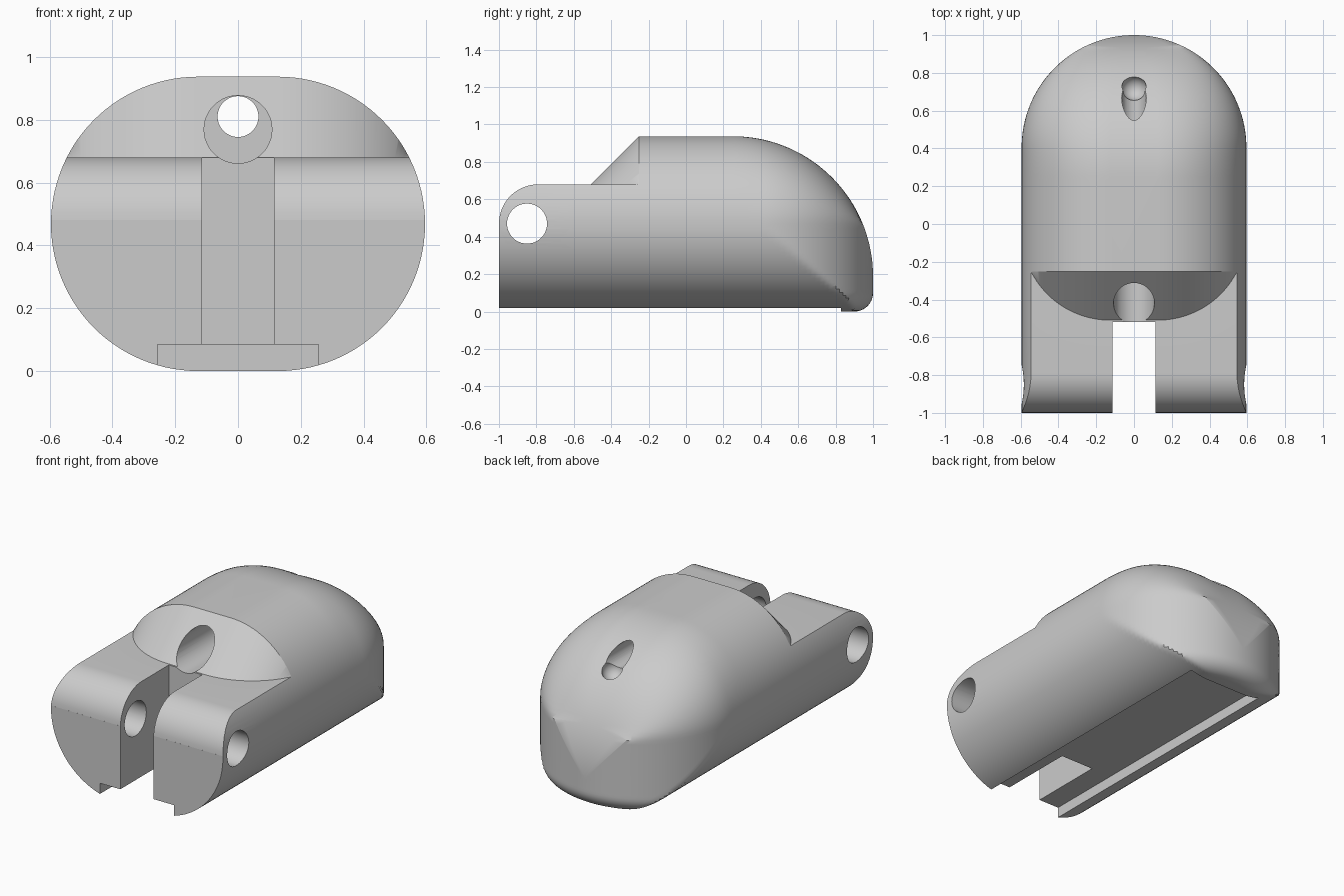
import bpy, bmesh, math

if "Cube" in bpy.data.objects:
    bpy.data.objects.remove(bpy.data.objects["Cube"])

C = R = 0.4685        # mid height and corner radius of the stadium cross-section
FLAT, HALF = 0.127, 0.595


def root(v):
    return math.sqrt(max(0.0, v))


def section(z):
    """Half width of the stadium cross-section at height z."""
    return FLAT + root(R * R - (z - C) ** 2)


def section_top(x):
    """Top height of the stadium cross-section at x."""
    return C + root(R * R - max(0, abs(x) - FLAT) ** 2)


def plan(y, r=HALF):
    """Half width of the rounded plan outline."""
    return r if y < 0.405 else root(r * r - (y - 0.405) ** 2)


def profile_top(y):
    return 2 * C if y <= 0.25 else 0.187 + root(0.5625 - (y - 0.25) ** 2)


def layer(z, n=44, m=6):
    """Closed horizontal outline of the body at height z."""
    inset = 0.1 - root(0.01 - (0.1 - z) ** 2) if z < 0.1 else 0
    r = HALF - inset
    y_max = 0.405 + r
    if z > 0.187:
        y_max = min(y_max, 0.25 + root(0.5625 - (z - 0.187) ** 2))
    side = []
    for y in [-1, -0.6, -0.25, 0] + [0.1 + (y_max - 0.1) * math.sin(math.pi / 2 * i / n) for i in range(n + 1)]:
        if z <= C + 1e-6:
            x = min(section(z), plan(y, r))
        else:
            t = min(1, (z - C) / max(1e-6, profile_top(y) - C))
            x = plan(y) / HALF * section(C + t * R)
        side.append((x, y, z))
    xe = side[-1][0]
    end = [(xe * (1 - 2 * k / (m + 1)), y_max, z) for k in range(1, m + 1)]
    return side + end + [(-x, y, z) for x, y, z in reversed(side)]


def make(name, rings):
    """Closed solid skinned through rings of equal length."""
    bm = bmesh.new()
    vs = [[bm.verts.new(p) for p in ring] for ring in rings]
    n = len(vs[0])
    for a, b in zip(vs, vs[1:]):
        for i in range(n):
            j = (i + 1) % n
            bm.faces.new((a[i], a[j], b[j], b[i]))
    bm.faces.new(vs[0][::-1])
    bm.faces.new(vs[-1])
    bmesh.ops.remove_doubles(bm, verts=bm.verts, dist=1e-5)
    bmesh.ops.recalc_face_normals(bm, faces=bm.faces)
    me = bpy.data.meshes.new(name)
    bm.to_mesh(me)
    bm.free()
    ob = bpy.data.objects.new(name, me)
    bpy.context.collection.objects.link(ob)
    return ob


def box(name, x, y0, y1, z0, z1):
    return make(name, [[(-x, y0, z), (x, y0, z), (x, y1, z), (-x, y1, z)] for z in (z0, z1)])


def rod(name, axis, a, b, r, c1, c2, n=48):
    """Cylinder from a to b along x or y; c1, c2 locate the centre line."""
    rings = []
    for t in (a, b):
        ring = []
        for i in range(n):
            q = 2 * math.pi * i / n
            u, v = c1 + r * math.cos(q), c2 + r * math.sin(q)
            ring.append((t, u, v) if axis == 'x' else (u, t, v))
        rings.append(ring)
    return make(name, rings)


# main body
body = make("finger_tip_body", [layer(C - R * math.cos(math.pi * i / 56)) for i in range(57)])

# cutter: lowered hinge top, rounded hinge nose and sloped shoulder
rings = []
for i in range(-56, 57):
    x = 0.7 * i / 56
    t = max(section_top(x) + 0.002, 0.682)
    arc = [(x, -0.79 + 0.21 * math.cos(a), 0.47 + 0.21 * math.sin(a))
           for a in (math.radians(177 - 87 * k / 14) for k in range(15))]
    rings.append([(x, -1.2, 0.475)] + arc + [(x, -0.25 - (t - 0.68), 0.68), (x, -0.25, t),
                                            (x, -0.25, 1.2), (x, -1.2, 1.2)])
cutters = [
    make("shoulder_cutter", rings),
    box("slot_cutter", 0.115, -1.2, -0.52, -0.2, 1.2),
    box("channel_cutter", 0.256, -1.1, 0.83, -0.1, 0.085),
    rod("pin_hole_cutter", 'x', -0.8, 0.8, 0.107, -0.85, 0.47),
    rod("cord_entry_cutter", 'y', -0.9, -0.1, 0.108, 0, 0.769),
    rod("cord_hole_cutter", 'y', -0.5, 1.2, 0.065, 0, 0.81),
]

# rounded pocket at the rear cord exit
bpy.ops.mesh.primitive_uv_sphere_add(segments=32, ring_count=16, radius=0.066, location=(0, 0.72, 0.75))
cutters.append(bpy.context.object)

for c in cutters:
    c.hide_render = True
    bpy.context.view_layer.objects.active = body
    mod = body.modifiers.new("cut", 'BOOLEAN')
    mod.operation, mod.solver, mod.object = 'DIFFERENCE', 'EXACT', c
    bpy.ops.object.modifier_apply(modifier=mod.name)
    bpy.data.objects.remove(c)

# colour and shading
mat = bpy.data.materials.new("light grey")
mat.diffuse_color = (0.6, 0.6, 0.6, 1)
mat.use_nodes = True
mat.node_tree.nodes["Principled BSDF"].inputs["Base Color"].default_value = mat.diffuse_color
body.data.materials.clear()
body.data.materials.append(mat)
bpy.ops.object.select_all(action='DESELECT')
body.select_set(True)
bpy.context.view_layer.objects.active = body
bpy.ops.object.shade_smooth_by_angle(angle=math.radians(30))
